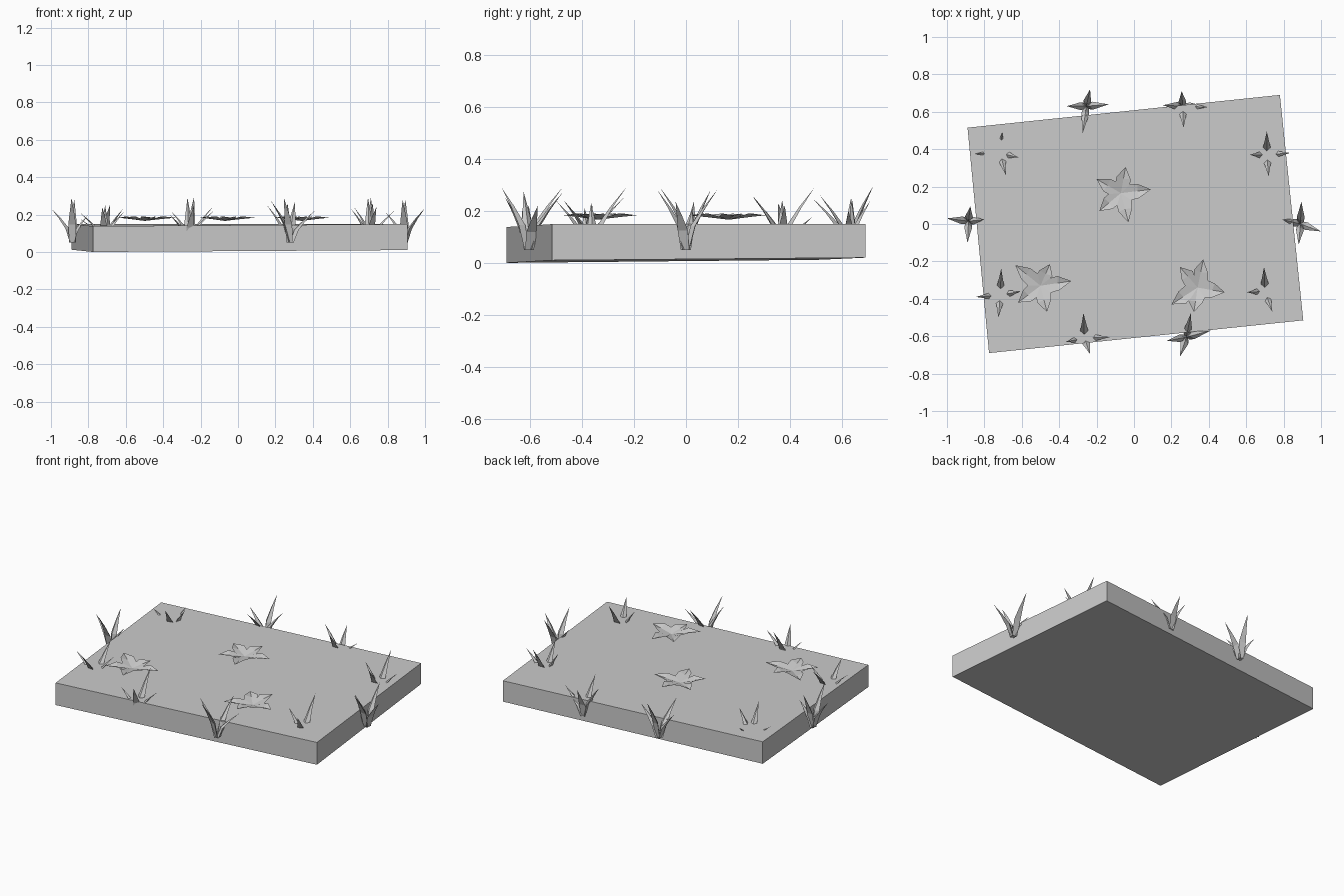
import bpy, bmesh, math
from mathutils import Vector

if "Cube" in bpy.data.objects:
    bpy.data.objects.remove(bpy.data.objects["Cube"])

stone = bpy.data.materials.new("stone_grey")
stone.diffuse_color = (0.6, 0.6, 0.6, 1)
stone.use_nodes = True
stone.node_tree.nodes["Principled BSDF"].inputs["Base Color"].default_value = stone.diffuse_color


def make_object(name, bm):
    bmesh.ops.recalc_face_normals(bm, faces=bm.faces[:])
    mesh = bpy.data.meshes.new(name)
    bm.to_mesh(mesh)
    bm.free()
    mesh.materials.append(stone)
    obj = bpy.data.objects.new(name, mesh)
    bpy.context.collection.objects.link(obj)
    return obj


# Slightly uneven ground slab: x, y, bottom, top at each corner
corners = [(-0.775, -0.69, 0.0, 0.138), (0.905, -0.515, 0.01, 0.149),
           (0.78, 0.69, 0.02, 0.15), (-0.89, 0.515, 0.012, 0.149)]
bm = bmesh.new()
low = [bm.verts.new((x, y, b)) for x, y, b, t in corners]
high = [bm.verts.new((x, y, t)) for x, y, b, t in corners]
bm.faces.new(low[::-1])
bm.faces.new(high)
for i in range(4):
    j = (i + 1) % 4
    bm.faces.new((low[i], low[j], high[j], high[i]))
make_object("ground_slab", bm)


# Star flower: five folded petals rising from a low centre
def flower(name, cx, cy, tips):
    bm = bmesh.new()
    c = Vector((cx, cy, 0))
    up = Vector((0, 0, 1))
    centre = bm.verts.new(c + up * 0.166)
    dirs = sorted((Vector((x, y, 0)) - c for x, y in tips),
                  key=lambda d: math.atan2(d.y, d.x))
    notches = []
    for i, d in enumerate(dirs):
        m = d.normalized() + dirs[(i + 1) % 5].normalized()
        notches.append(bm.verts.new(c + m.normalized() * 0.067 + up * 0.178))
    for i, d in enumerate(dirs):
        side = up.cross(d).normalized() * 0.038
        tip = bm.verts.new(c + d + up * 0.183)
        ridge = bm.verts.new(c + d * 0.55 + up * 0.176)
        right = bm.verts.new(c + d * 0.58 - side + up * 0.19)
        left = bm.verts.new(c + d * 0.58 + side + up * 0.19)
        for face in ((centre, notches[i - 1], right, ridge), (ridge, right, tip),
                     (ridge, tip, left), (centre, ridge, left, notches[i])):
            bm.faces.new(face)
    make_object(name, bm)


flower("flower_back", -0.07, 0.165,
       [(-0.045, 0.305), (0.09, 0.185), (-0.03, 0.01), (-0.185, 0.07), (-0.2, 0.24)])
flower("flower_left", -0.5, -0.33,
       [(-0.635, -0.22), (-0.45, -0.215), (-0.335, -0.305), (-0.465, -0.47), (-0.62, -0.42)])
flower("flower_right", 0.34, -0.34,
       [(0.37, -0.19), (0.485, -0.365), (0.32, -0.47), (0.2, -0.43), (0.245, -0.23)])


# Grass tuft: bent three-sided blades spreading from a buried root
def tuft(name, bx, by, tips):
    bm = bmesh.new()
    for x, y, z in tips:
        out = Vector((x - bx, y - by, 0))
        unit = out.normalized()
        side = Vector((-unit.y, unit.x, 0))
        rings = []
        for reach, t, half in ((0.1, 0, 0.017), (0.3, 0.4, 0.021), (0.62, 0.7, 0.011)):
            p = Vector((bx, by, 0.05 + (z - 0.05) * t)) + out * reach
            rings.append([bm.verts.new(p + side * half), bm.verts.new(p - side * half),
                          bm.verts.new(p - unit * half * 0.9)])
        tip = bm.verts.new((x, y, z))
        bm.faces.new(rings[0])
        for a, b in zip(rings, rings[1:]):
            for i in range(3):
                j = (i + 1) % 3
                bm.faces.new((a[i], a[j], b[j], b[i]))
        for i in range(3):
            bm.faces.new((rings[-1][i], rings[-1][(i + 1) % 3], tip))
    make_object(name, bm)


tuft("grass_right_back", 0.71, 0.37,
     [(0.71, 0.495, 0.29), (0.835, 0.38, 0.22), (0.62, 0.37, 0.24), (0.72, 0.255, 0.26)])
tuft("grass_right", 0.89, 0.0,
     [(0.895, 0.12, 0.28), (1.0, -0.04, 0.235), (0.88, -0.11, 0.28), (0.79, 0.025, 0.21)])
tuft("grass_right_front", 0.70, -0.36,
     [(0.695, -0.23, 0.29), (0.605, -0.365, 0.23), (0.74, -0.47, 0.24)])
tuft("grass_front_right", 0.28, -0.605,
     [(0.305, -0.475, 0.27), (0.175, -0.625, 0.275), (0.245, -0.71, 0.29), (0.41, -0.57, 0.22)])
tuft("grass_front_left", -0.265, -0.61,
     [(-0.27, -0.475, 0.29), (-0.365, -0.63, 0.2), (-0.13, -0.605, 0.22), (-0.235, -0.695, 0.25)])
tuft("grass_left_front", -0.715, -0.38,
     [(-0.71, -0.24, 0.25), (-0.845, -0.39, 0.21), (-0.605, -0.36, 0.22), (-0.725, -0.5, 0.24)])
tuft("grass_left", -0.885, 0.015,
     [(-0.875, 0.095, 0.28), (-1.0, 0.03, 0.235), (-0.89, -0.1, 0.29), (-0.8, 0.025, 0.2)])
tuft("grass_left_back", -0.715, 0.38,
     [(-0.705, 0.49, 0.18), (-0.85, 0.375, 0.18), (-0.615, 0.355, 0.23), (-0.685, 0.26, 0.25)])
tuft("grass_back_left", -0.255, 0.63,
     [(-0.235, 0.72, 0.295), (-0.36, 0.63, 0.22), (-0.135, 0.64, 0.24), (-0.275, 0.485, 0.25)])
tuft("grass_back_right", 0.26, 0.63,
     [(0.255, 0.71, 0.24), (0.155, 0.635, 0.25), (0.395, 0.625, 0.2), (0.265, 0.515, 0.26)])
